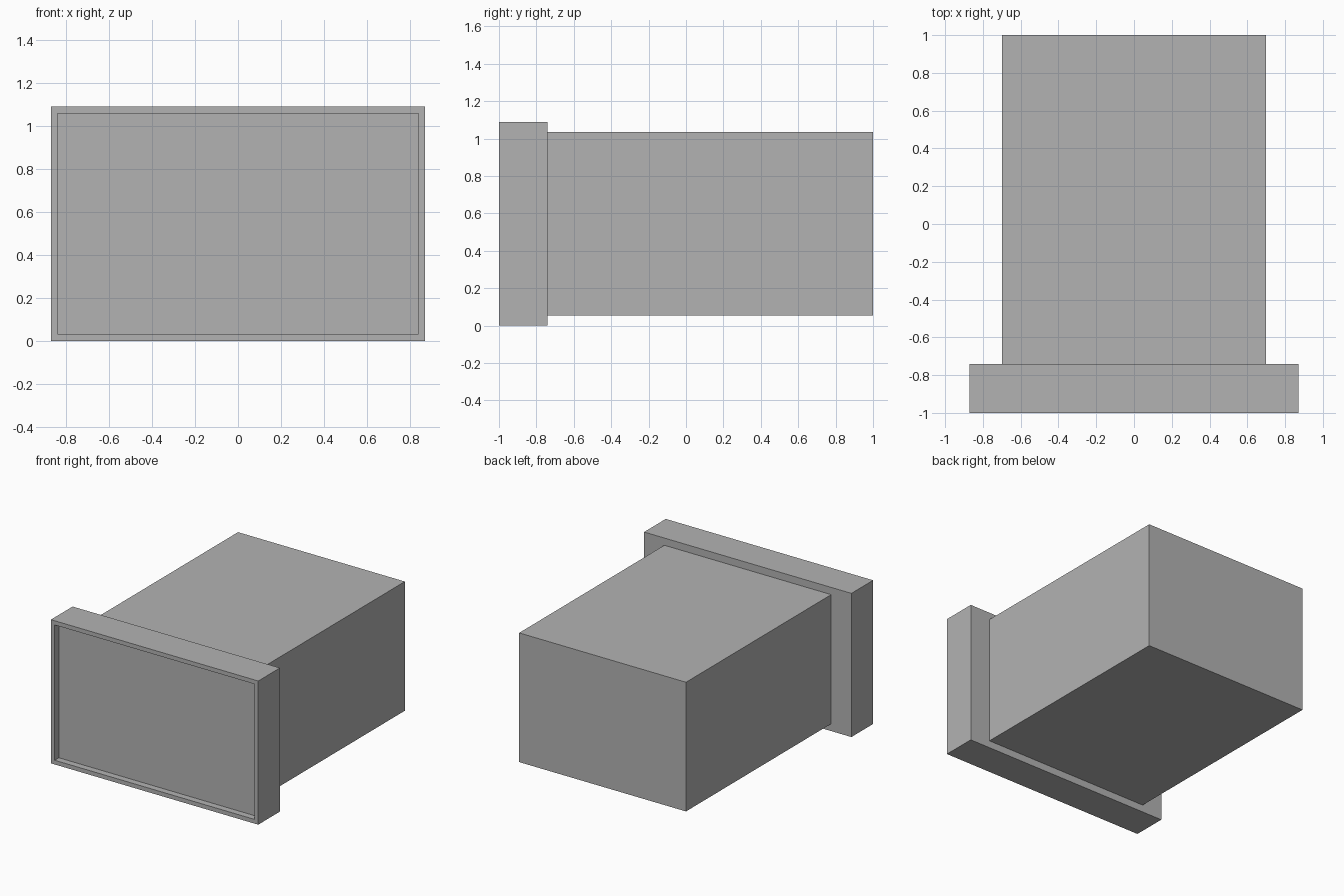
import bpy
import bmesh
from mathutils import Vector

if "Cube" in bpy.data.objects:
    bpy.data.objects.remove(bpy.data.objects["Cube"], do_unlink=True)

grey = bpy.data.materials.new("plain grey")
grey.use_nodes = True
colour = (0.45, 0.45, 0.45, 1)
grey.diffuse_color = colour
grey.node_tree.nodes["Principled BSDF"].inputs["Base Color"].default_value = colour


def side_face(bm, direction):
    """Face that points most nearly along the direction."""
    bm.normal_update()
    return max(bm.faces, key=lambda f: f.normal.dot(Vector(direction)))


def make_box(name, low, high, shape=None):
    """Flat-faced box between two corners, reshaped by an optional function."""
    low, high = Vector(low), Vector(high)
    bm = bmesh.new()
    bmesh.ops.create_cube(bm, size=1)
    bmesh.ops.scale(bm, vec=high - low, verts=bm.verts)
    bmesh.ops.translate(bm, vec=(low + high) / 2, verts=bm.verts)
    if shape:
        shape(bm)
    mesh = bpy.data.meshes.new(name)
    bm.to_mesh(mesh)
    bm.free()
    mesh.materials.append(grey)
    obj = bpy.data.objects.new(name, mesh)
    bpy.context.collection.objects.link(obj)
    return obj


def recess_front(bm):
    """Shallow straight-walled panel framed by a narrow rim."""
    panel = side_face(bm, (0, -1, 0))
    bmesh.ops.inset_region(bm, faces=[panel], thickness=0.045)
    walls = bmesh.ops.extrude_discrete_faces(bm, faces=[panel])
    bmesh.ops.translate(bm, vec=(0, 0.05, 0), verts=walls["faces"][0].verts)


def open_front(bm):
    """Remove the end hidden against the front panel."""
    bmesh.ops.delete(bm, geom=[side_face(bm, (0, -1, 0))], context="FACES_ONLY")


# Wide front frame with its sunken panel
make_box("front_frame", (-0.87, -1, 0), (0.87, -0.74, 1.09), recess_front)

# Long housing behind the frame
make_box("rear_housing", (-0.7, -0.74, 0.055), (0.7, 1, 1.035), open_front)
